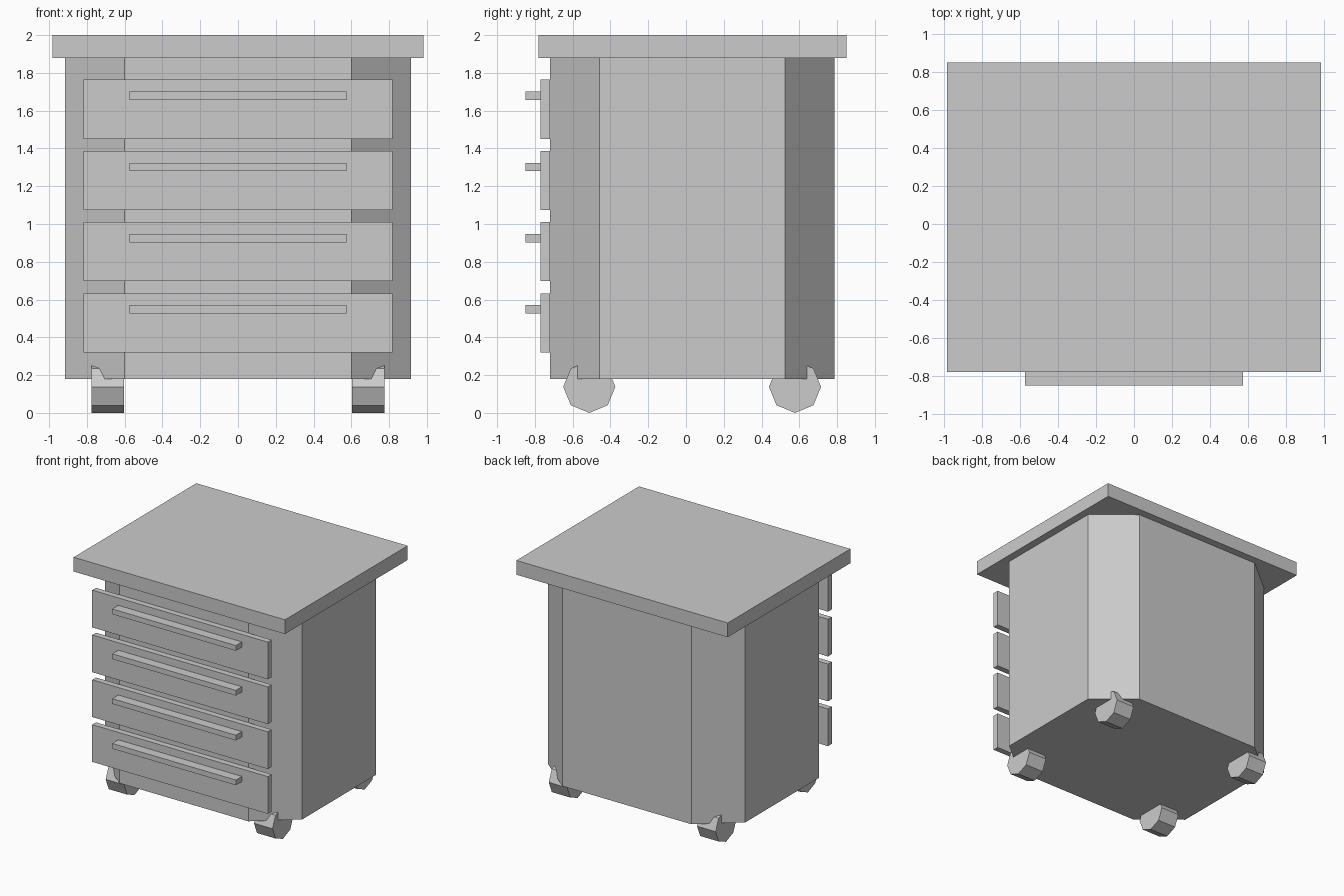
import bpy, bmesh, math
from mathutils import Matrix

if "Cube" in bpy.data.objects:
    bpy.data.objects.remove(bpy.data.objects["Cube"])

grey = bpy.data.materials.new("light grey")
grey.diffuse_color = (0.6, 0.6, 0.6, 1)
grey.use_nodes = True
grey.node_tree.nodes["Principled BSDF"].inputs["Base Color"].default_value = grey.diffuse_color


def finish(name, bm):
    bmesh.ops.recalc_face_normals(bm, faces=bm.faces)
    mesh = bpy.data.meshes.new(name)
    bm.to_mesh(mesh)
    bm.free()
    mesh.materials.append(grey)
    obj = bpy.data.objects.new(name, mesh)
    bpy.context.collection.objects.link(obj)
    return obj


def prism(name, outline, z0, z1):
    bm = bmesh.new()
    face = bm.faces.new([bm.verts.new((x, y, z0)) for x, y in outline])
    ext = bmesh.ops.extrude_face_region(bm, geom=[face], use_keep_orig=True)
    verts = [v for v in ext["geom"] if isinstance(v, bmesh.types.BMVert)]
    bmesh.ops.translate(bm, verts=verts, vec=(0, 0, z1 - z0))
    return finish(name, bm)


def box(name, half_x, y0, y1, z0, z1):
    return prism(name, [(-half_x, y0), (half_x, y0), (half_x, y1), (-half_x, y1)], z0, z1)


# Cabinet body with cut corners
half = [(0.60, -0.72), (0.917, -0.457), (0.917, 0.523), (0.60, 0.785)]
prism("cabinet_body", half + [(-x, y) for x, y in reversed(half)], 0.18, 1.88)

# Overhanging top
box("table_top", 0.983, -0.78, 0.85, 1.88, 2.0)

# Drawer fronts and bar handles
for i in range(4):
    z = 0.32 + 0.377 * i
    box(f"drawer_front_{i + 1}", 0.817, -0.77, -0.72, z, z + 0.313)
    box(f"drawer_handle_{i + 1}", 0.575, -0.85, -0.77, z + 0.206, z + 0.25)

# Octagonal caster wheels, one vertex pointing down
for y, end in ((-0.512, "front"), (0.577, "back")):
    for x, side in ((-0.69, "left"), (0.69, "right")):
        bm = bmesh.new()
        r = 0.138
        bmesh.ops.create_cone(bm, cap_ends=True, segments=8, radius1=r, radius2=r, depth=0.172,
                              matrix=Matrix.Translation((x, y, r)) @ Matrix.Rotation(math.pi / 2, 4, "Y"))
        finish(f"{end}_{side}_wheel", bm)
